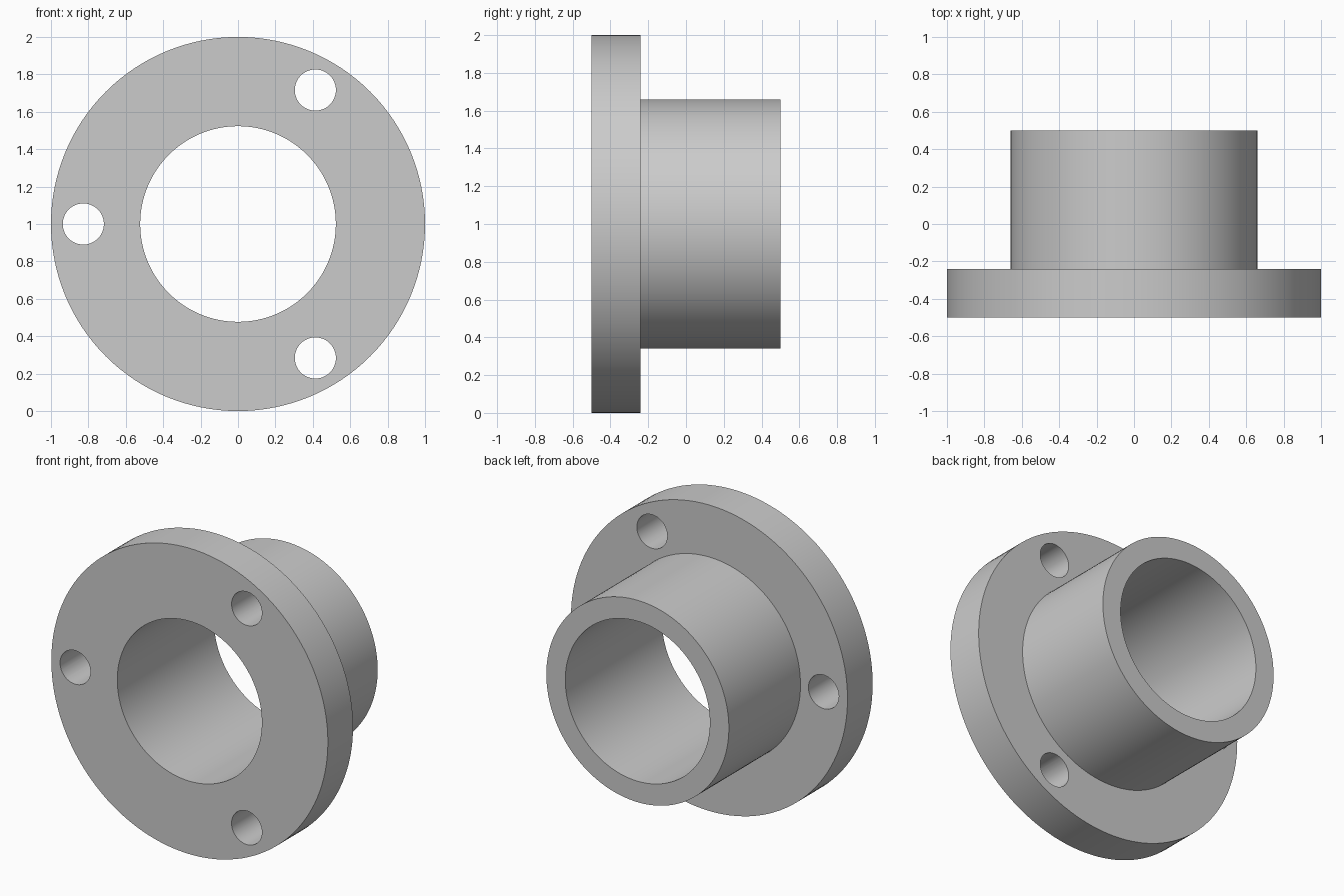
import bpy, bmesh
from math import pi, cos, sin, radians
from mathutils import Matrix

if "Cube" in bpy.data.objects:
    bpy.data.objects.remove(bpy.data.objects["Cube"], do_unlink=True)

BORE, TUBE, RIM = 0.523, 0.66, 1.0
FRONT, STEP, BACK = -0.5, -0.24, 0.5
HOLE, HOLE_CIRCLE = 0.11, 0.827

grey = bpy.data.materials.new("plain grey")
grey.use_nodes = True
colour = (0.6, 0.6, 0.6, 1)
grey.diffuse_color = colour
grey.node_tree.nodes["Principled BSDF"].inputs["Base Color"].default_value = colour

# Flanged sleeve: closed L-shaped section turned about the y axis
profile = [(BORE, FRONT), (RIM, FRONT), (RIM, STEP), (TUBE, STEP), (TUBE, BACK), (BORE, BACK)]
bm = bmesh.new()
verts = [bm.verts.new((r, y, 0)) for r, y in profile]
edges = [bm.edges.new((v, verts[i - 1])) for i, v in enumerate(verts)]
bmesh.ops.spin(bm, geom=verts + edges, cent=(0, 0, 0), axis=(0, 1, 0),
               angle=2 * pi, steps=128, use_merge=True)
bmesh.ops.remove_doubles(bm, verts=bm.verts, dist=1e-4)
bmesh.ops.recalc_face_normals(bm, faces=bm.faces)
bmesh.ops.translate(bm, verts=bm.verts, vec=(0, 0, 1))
mesh = bpy.data.meshes.new("flanged_sleeve")
bm.to_mesh(mesh)
bm.free()
mesh.materials.append(grey)
sleeve = bpy.data.objects.new("flanged_sleeve", mesh)
bpy.context.collection.objects.link(sleeve)

# Three bolt holes through the flange
bm = bmesh.new()
for degrees in (60, 180, 300):
    a = radians(degrees)
    place = Matrix.Translation((HOLE_CIRCLE * cos(a), (FRONT + STEP) / 2, 1 + HOLE_CIRCLE * sin(a)))
    bmesh.ops.create_cone(bm, cap_ends=True, segments=48, radius1=HOLE, radius2=HOLE,
                          depth=0.5, matrix=place @ Matrix.Rotation(pi / 2, 4, "X"))
cutter_mesh = bpy.data.meshes.new("bolt_hole_cutter")
bm.to_mesh(cutter_mesh)
bm.free()
cutter_mesh.materials.append(grey)
cutter = bpy.data.objects.new("bolt_hole_cutter", cutter_mesh)
bpy.context.collection.objects.link(cutter)
cutter.hide_render = True

cut = sleeve.modifiers.new("bolt_holes", "BOOLEAN")
cut.operation = "DIFFERENCE"
cut.solver = "EXACT"
cut.object = cutter

bpy.ops.object.select_all(action="DESELECT")
sleeve.select_set(True)
bpy.context.view_layer.objects.active = sleeve
bpy.ops.object.modifier_apply(modifier=cut.name)
bpy.data.objects.remove(cutter, do_unlink=True)
bpy.ops.object.shade_smooth_by_angle(angle=radians(30))
